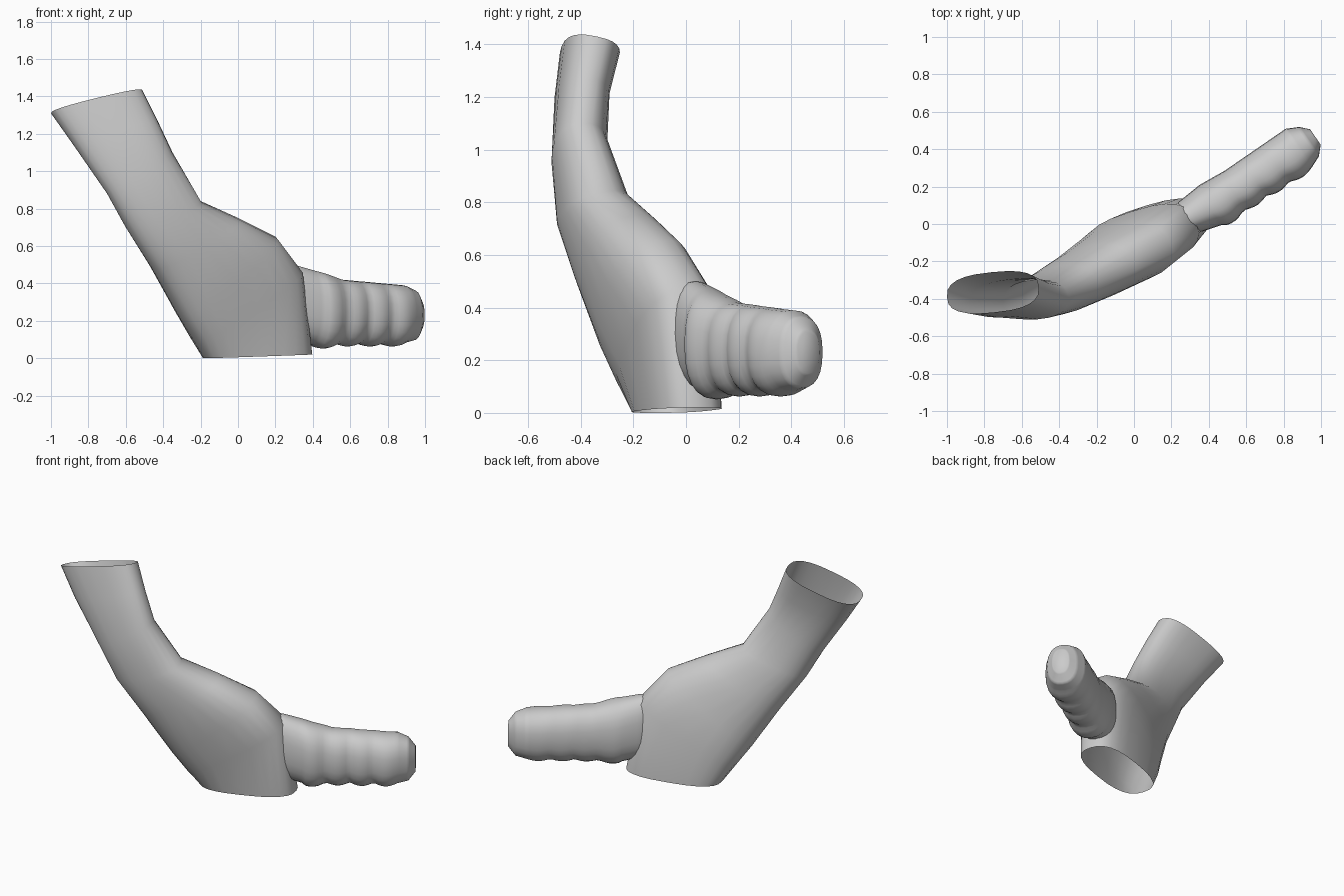
import bpy, bmesh, math
from mathutils import Vector

cube = bpy.data.objects.get("Cube")
if cube:
    bpy.data.objects.remove(cube)

SIDES = 24

# One plain grey for the whole model
grey = bpy.data.materials.new("plain_grey")
grey.use_nodes = True
colour = (0.6, 0.6, 0.6, 1)
grey.diffuse_color = colour
grey.node_tree.nodes["Principled BSDF"].inputs["Base Color"].default_value = colour


def ring(centre, major, minor, power):
    """Closed oval of points; a power below one makes it boxier."""
    points = []
    for i in range(SIDES):
        angle = math.tau * i / SIDES
        c, s = math.cos(angle), math.sin(angle)
        points.append(centre + major * math.copysign(abs(c) ** power, c)
                      + minor * math.copysign(abs(s) ** power, s))
    return points


def loft(name, rings, cap_end=False):
    """Skin a list of rings into one smooth tube."""
    bm = bmesh.new()
    loops = [[bm.verts.new(p) for p in points] for points in rings]
    for a, b in zip(loops, loops[1:]):
        for i in range(SIDES):
            j = (i + 1) % SIDES
            bm.faces.new((a[i], a[j], b[j], b[i]))
    if cap_end:
        bm.faces.new(loops[-1])
    bmesh.ops.recalc_face_normals(bm, faces=bm.faces)
    mesh = bpy.data.meshes.new(name)
    bm.to_mesh(mesh)
    bm.free()
    mesh.materials.append(grey)
    obj = bpy.data.objects.new(name, mesh)
    bpy.context.collection.objects.link(obj)
    bpy.ops.object.select_all(action="DESELECT")
    obj.select_set(True)
    bpy.context.view_layer.objects.active = obj
    bpy.ops.object.shade_smooth_by_angle(angle=math.radians(60))


# Wrist and palm: outer edge, inner edge, half thickness and roundness
palm_sections = [
    ((-1, -.39, 1.31), (-.51, -.34, 1.43), .11, .75),
    ((-.88, -.42, 1.14), (-.43, -.37, 1.27), .1, .8),
    ((-.7, -.42, .88), (-.35, -.39, 1.1), .105, .85),
    ((-.6, -.4, .7), (-.2, -.31, .84), .13, .85),
    ((-.46, -.33, .48), (0, -.2, .75), .15, .85),
    ((-.32, -.23, .23), (.2, -.1, .65), .165, .8),
    ((-.24, -.17, .1), (.33, .01, .47), .16, .7),
    ((-.18, -.12, 0), (.39, .05, .02), .14, .75),
]
edges = [(Vector(a), Vector(b)) for a, b, _, _ in palm_sections]
middles = [(a + b) / 2 for a, b in edges]
last = len(edges) - 1
palm_rings = []
for i, (a, b) in enumerate(edges):
    along = middles[min(i + 1, last)] - middles[max(i - 1, 0)]
    # The bottom opening lies flat on the ground
    if i == last:
        along = Vector((0, 0, -1))
    across = (b - a) / 2
    normal = along.cross(across).normalized()
    _, _, thick, power = palm_sections[i]
    palm_rings.append(ring(middles[i], across, normal * thick, power))
loft("wrist_and_palm", palm_rings)

# Finger: centre, half width and half height of each section
finger_sections = [
    ((.2, -.02, .34), .06, .16),
    ((.3, .04, .3), .1, .2),
    ((.42, .105, .265), .125, .2),
    ((.55, .19, .25), .115, .17),
    ((.88, .405, .235), .125, .155),
    ((.935, .44, .23), .095, .135),
    ((.97, .465, .23), .05, .08),
]
sideways = Vector((-.56, .83, 0))
up = Vector((0, 0, 1))
STEPS = 6
FOLDS_START, FOLDS_END, FOLDS = .4, .88, 4
finger_rings = []
for (p, w, h), (q, w2, h2) in zip(finger_sections, finger_sections[1:]):
    p, q = Vector(p), Vector(q)
    steps = STEPS * 3 if (q - p).length > .3 else STEPS
    for k in range(steps):
        f = k / steps
        centre = p.lerp(q, f)
        # Soft folds bulging from the front and underside
        phase = (centre.x - FOLDS_START) / (FOLDS_END - FOLDS_START)
        fold = .009 * abs(math.sin(math.pi * FOLDS * phase)) if 0 < phase < 1 else 0
        finger_rings.append(ring(centre - (sideways + up) * fold,
                                 sideways * (w + (w2 - w) * f + fold),
                                 up * (h + (h2 - h) * f + fold), .85))
tip, w, h = finger_sections[-1]
finger_rings.append(ring(Vector(tip), sideways * w, up * h, .85))
loft("finger", finger_rings, cap_end=True)
